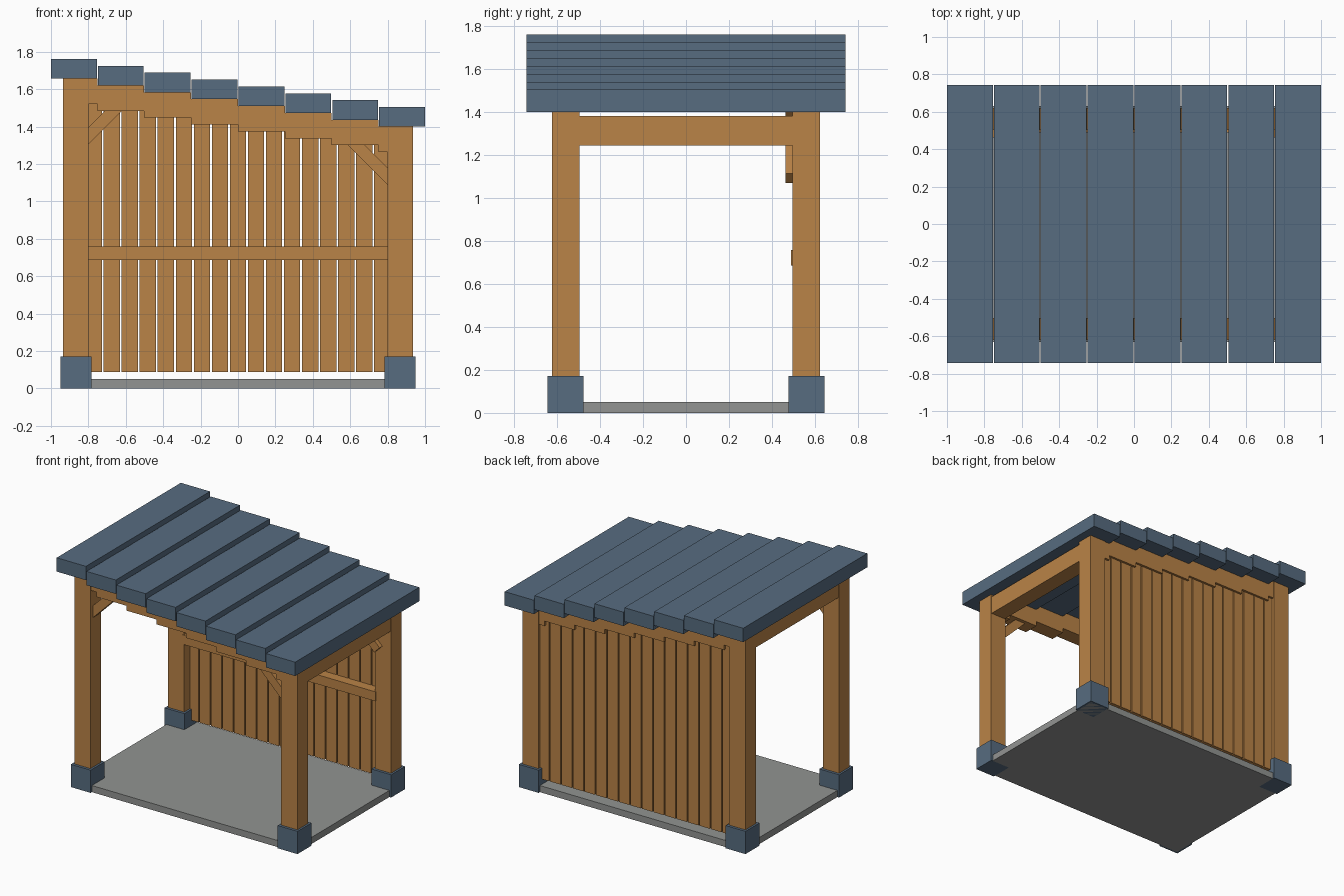
import bpy, math
from mathutils import Vector

if "Cube" in bpy.data.objects:
    bpy.data.objects.remove(bpy.data.objects["Cube"])


def material(name, rgb):
    m = bpy.data.materials.new(name)
    lin = [(c / 255 / 12.92) if c < 11 else ((c / 255 + 0.055) / 1.055) ** 2.4 for c in rgb]
    m.diffuse_color = (*lin, 1)
    m.use_nodes = True
    m.node_tree.nodes["Principled BSDF"].inputs["Base Color"].default_value = m.diffuse_color
    return m


WOOD = material("warm wood", (186, 131, 71))
SLATE = material("slate blue", (87, 108, 128))
STONE = material("grey concrete", (146, 148, 146))


def box(name, x, y, z, mat):
    """Box from (min, max) ranges on each axis."""
    bpy.ops.mesh.primitive_cube_add(size=1)
    ob = bpy.context.object
    ob.name = name
    ob.location = [(a + b) / 2 for a, b in (x, y, z)]
    ob.scale = [abs(b - a) for a, b in (x, y, z)]
    bpy.ops.object.transform_apply(location=False, rotation=False, scale=True)
    ob.data.materials.append(mat)
    return ob


def brace(name, start, end, y, width=0.064):
    """Diagonal timber between two (x, z) points."""
    a, b = Vector(start), Vector(end)
    d, c = b - a, (a + b) / 2
    ob = box(name, (-d.length / 2, d.length / 2), (-(y[1] - y[0]) / 2, (y[1] - y[0]) / 2),
             (-width / 2, width / 2), WOOD)
    ob.location = (c.x, (y[0] + y[1]) / 2, c.y)
    ob.rotation_euler.y = -math.atan2(d.y, d.x)


BOARDS, PITCH, DROP = 8, 0.2507, 0.0367
HIGH, LOW = 1.657, 1.40           # underside of the roof at each end

# Floor slab
box("floor_slab", (-0.935, 0.935), (-0.63, 0.63), (0, 0.05), STONE)

# Corner posts with footings
for xs, side, top in ((-1, "left", HIGH), (1, "right", LOW)):
    for ys, end in ((-1, "front"), (1, "back")):
        box(f"{end}_{side}_post", sorted((xs * 0.80, xs * 0.935)),
            sorted((ys * 0.497, ys * 0.625)), (0.1, top), WOOD)
        box(f"{end}_{side}_footing", sorted((xs * 0.784, xs * 0.95)),
            sorted((ys * 0.477, ys * 0.645)), (0, 0.172), SLATE)
    # Side beam running front to back
    box(f"{side}_side_beam", sorted((xs * 0.805, xs * 0.93)), (-0.51, 0.51),
        (top - 0.155, top - 0.017), WOOD)

# Stepped roof boards, with stepped beams below them at front and back
for i in range(BOARDS):
    x0 = -1 + i * PITCH
    z = HIGH - i * DROP
    box(f"roof_board_{i + 1}", (x0, x0 + 0.245), (-0.743, 0.743), (z, z + 0.105), SLATE)
    bx = (max(x0 - 0.003, -0.86), min(x0 + PITCH - 0.003, 0.86))
    for ys, end in ((-1, "front"), (1, "back")):
        box(f"{end}_beam_step_{i + 1}", bx, sorted((ys * 0.502, ys * 0.62)),
            (z - 0.136, z), WOOD)

# Back wall planks, reaching up into the stepped beam
for i in range(17):
    x = (i - 8) * 0.0964
    lowest = min(BOARDS - 1, int((x + 0.0435 + 1) / PITCH))
    box(f"wall_plank_{i + 1}", (x - 0.0435, x + 0.0435), (0.565, 0.603),
        (0.088, HIGH - lowest * DROP - 0.05), WOOD)

# Middle rail across the inside of the wall
box("wall_rail", (-0.81, 0.81), (0.49, 0.57), (0.687, 0.758), WOOD)

# Corner braces
for end, y in (("front", (-0.593, -0.53)), ("back", (0.463, 0.527))):
    brace(f"{end}_left_brace", (-0.84, 1.31), (-0.60, 1.55), y)
    brace(f"{end}_right_brace", (0.84, 1.093), (0.60, 1.333), y)
